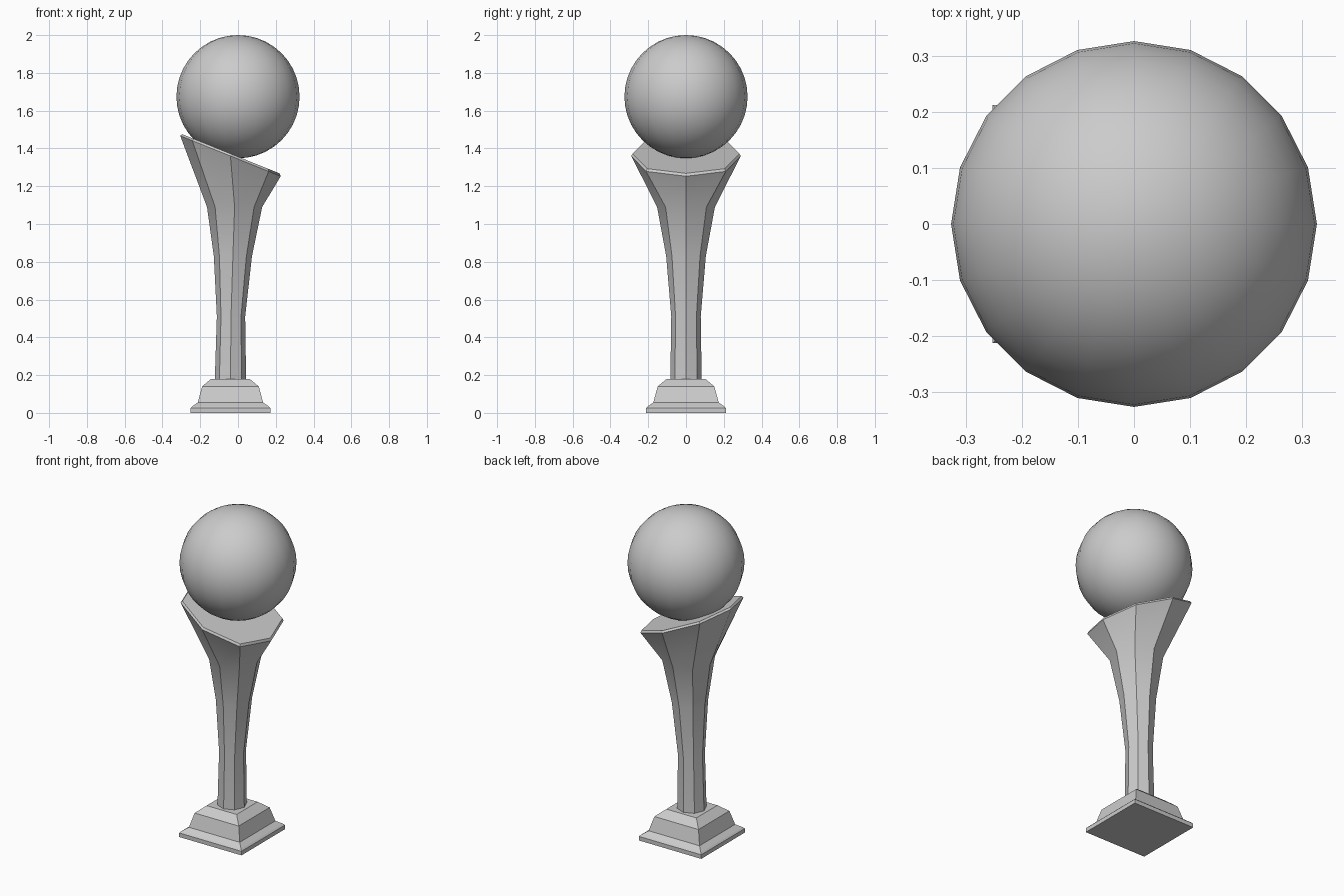
import bpy, bmesh
from math import cos, sin, pi, radians

if "Cube" in bpy.data.objects:
    bpy.data.objects.remove(bpy.data.objects["Cube"])


def loft(name, rings):
    """Skin a list of equal-length point rings and cap both ends."""
    bm = bmesh.new()
    loops = [[bm.verts.new(p) for p in ring] for ring in rings]
    n = len(loops[0])
    for a, b in zip(loops, loops[1:]):
        for i in range(n):
            j = (i + 1) % n
            bm.faces.new((a[i], a[j], b[j], b[i]))
    bm.faces.new(loops[0][::-1])
    bm.faces.new(loops[-1])
    bmesh.ops.recalc_face_normals(bm, faces=bm.faces)
    mesh = bpy.data.meshes.new(name)
    bm.to_mesh(mesh)
    bm.free()
    obj = bpy.data.objects.new(name, mesh)
    bpy.context.collection.objects.link(obj)
    return obj


def smooth(obj, angle=30):
    bpy.ops.object.select_all(action='DESELECT')
    obj.select_set(True)
    bpy.context.view_layer.objects.active = obj
    bpy.ops.object.shade_smooth_by_angle(angle=radians(angle))


CX = -0.04

# Stepped square base: (half width, height)
base_profile = [(0.212, 0), (0.212, 0.025), (0.203, 0.034), (0.173, 0.055),
                (0.15, 0.14), (0.102, 0.18)]
loft("base", [[(CX + sx * h, sy * h, z) for sx, sy in
               ((-1, -1), (1, -1), (1, 1), (-1, 1))] for h, z in base_profile])


# Eight-sided flared stem with a slanted top
def octagon(cx, z, rx, ry, slope=0.0, diagonal=0.707):
    points = []
    for i in range(8):
        k = diagonal / 0.7071 if i % 2 else 1.0
        x = rx * k * cos(i * pi / 4)
        y = ry * (1 + (k - 1) * 0.4) * sin(i * pi / 4)
        points.append((cx + x, y, z - slope * x))
    return points


SLOPE = 0.403
stem = loft("stem", [
    octagon(CX, 0.17, 0.083, 0.083),
    octagon(-0.037, 0.51, 0.075, 0.078),
    octagon(-0.027, 0.83, 0.101, 0.105),
    octagon(-0.018, 1.09, 0.146, 0.153),
    octagon(CX, 1.36, 0.266, 0.29, SLOPE, 0.76),
    octagon(CX + 0.002, 1.372, 0.258, 0.282, SLOPE, 0.76),
])
smooth(stem)

# Ball resting on the slanted top
bpy.ops.mesh.primitive_uv_sphere_add(segments=20, ring_count=20, radius=0.326,
                                     location=(0, 0, 1.674))
ball = bpy.context.object
ball.name = "ball"
smooth(ball)
